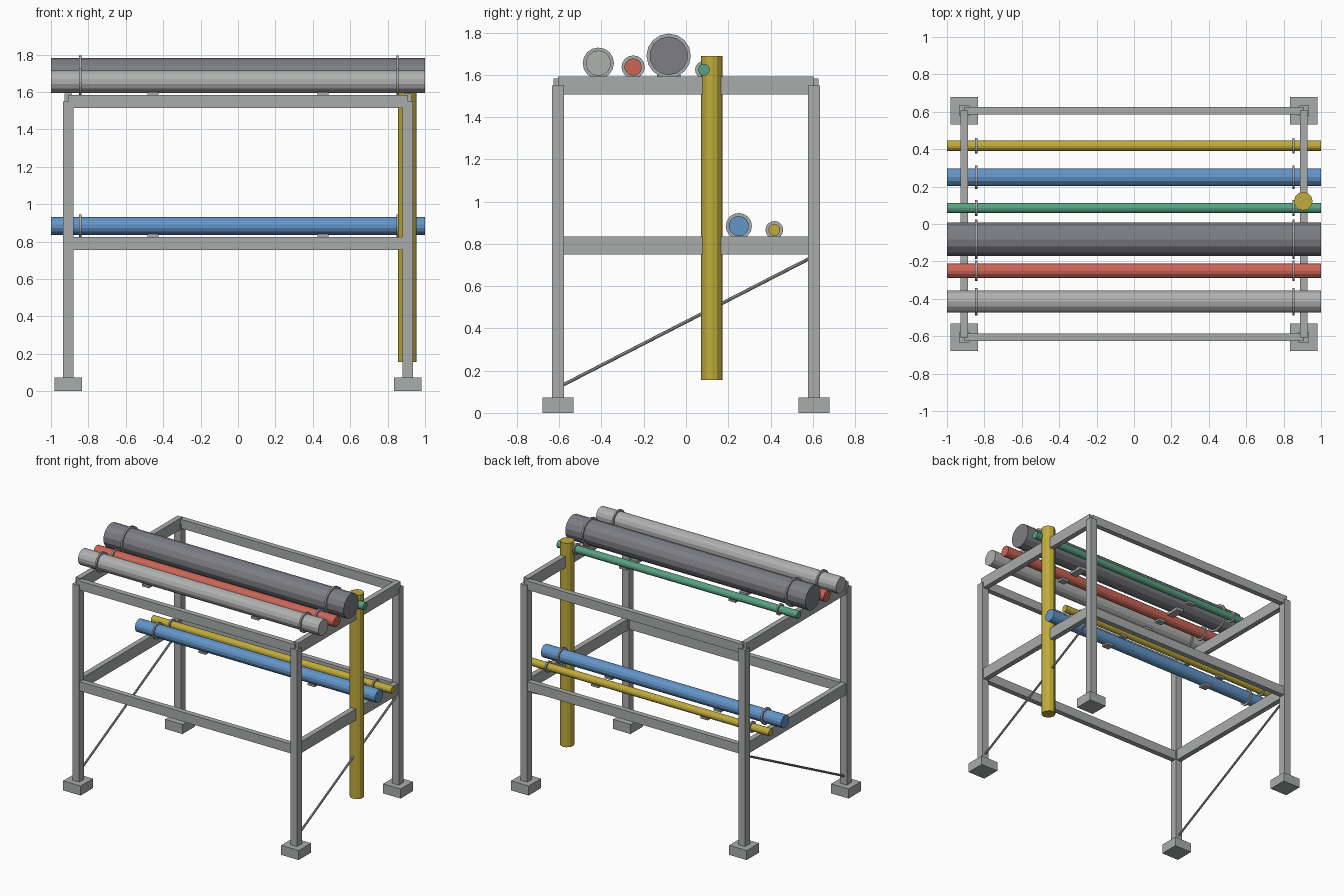
import bpy, bmesh, math
from mathutils import Vector

cube = bpy.data.objects.get("Cube")
if cube:
    bpy.data.objects.remove(cube, do_unlink=True)


def material(name, rgb):
    m = bpy.data.materials.new(name)
    m.use_nodes = True
    m.diffuse_color = (*rgb, 1)
    bsdf = m.node_tree.nodes["Principled BSDF"]
    bsdf.inputs["Base Color"].default_value = (*rgb, 1)
    bsdf.inputs["Roughness"].default_value = 0.6
    return m


STEEL = material("steel grey", (0.40, 0.41, 0.41))
PALE = material("pale grey", (0.43, 0.44, 0.43))
DARK = material("dark grey", (0.205, 0.208, 0.23))
RED = material("red", (0.60, 0.13, 0.095))
BLUE = material("blue", (0.125, 0.30, 0.58))
GREEN = material("green", (0.10, 0.36, 0.225))
YELLOW = material("yellow", (0.53, 0.41, 0.045))


def finish(name, bm, mat):
    bmesh.ops.recalc_face_normals(bm, faces=bm.faces)
    mesh = bpy.data.meshes.new(name)
    bm.to_mesh(mesh)
    bm.free()
    mesh.materials.append(mat)
    ob = bpy.data.objects.new(name, mesh)
    bpy.context.collection.objects.link(ob)
    return ob


def box(name, low, high, mat=STEEL):
    """Box between two opposite corners."""
    low, high = Vector(low), Vector(high)
    bm = bmesh.new()
    bmesh.ops.create_cube(bm, size=1)
    bmesh.ops.scale(bm, vec=high - low, verts=bm.verts)
    bmesh.ops.translate(bm, vec=(low + high) / 2, verts=bm.verts)
    return finish(name, bm, mat)


def rod(name, start, end, radius, sides, mat):
    """Closed cylinder between two points."""
    start, end = Vector(start), Vector(end)
    axis = end - start
    bm = bmesh.new()
    bmesh.ops.create_cone(bm, cap_ends=True, segments=sides,
                          radius1=radius, radius2=radius, depth=axis.length)
    ob = finish(name, bm, mat)
    ob.rotation_mode = "QUATERNION"
    ob.rotation_quaternion = axis.to_track_quat("Z", "Y")
    ob.location = (start + end) / 2
    return ob


def clamp_ring(name, centre, inner, outer, width, sides=16):
    """Flat-sided band around a pipe that runs along x."""
    bm = bmesh.new()
    section = [(inner, -width / 2), (outer, -width / 2),
               (outer, width / 2), (inner, width / 2)]
    loops = []
    for i in range(sides):
        a = 2 * math.pi * i / sides
        loops.append([bm.verts.new((x, r * math.cos(a), r * math.sin(a)))
                      for r, x in section])
    for i in range(sides):
        p, q = loops[i], loops[(i + 1) % sides]
        for j in range(4):
            k = (j + 1) % 4
            bm.faces.new((p[j], p[k], q[k], q[j]))
    ob = finish(name, bm, STEEL)
    ob.location = centre
    return ob


PX, PY = 0.908, 0.606

# Posts and footings
for sx, side in ((1, "left"), (-1, "right")):
    for sy, end in ((-1, "front"), (1, "back")):
        x, y = sx * PX, sy * PY
        box(f"{end}_{side}_post", (x - .028, y - .028, .06), (x + .028, y + .028, 1.55))
        box(f"{end}_{side}_footing", (x - .073, y - .073, 0), (x + .073, y + .073, .072))

# Long beams, front and back on both levels
for sy, end in ((-1, "front"), (1, "back")):
    y = sy * PY
    for level, z0, z1 in (("upper", 1.515, 1.583), ("lower", .755, .825)):
        box(f"{end}_{level}_beam", (-PX, y - .02, z0), (PX, y + .02, z1))

# Cross beams and diagonal braces on both ends
for sx, side in ((1, "left"), (-1, "right")):
    x = sx * PX
    for level, z0, z1 in (("upper", 1.506, 1.592), ("lower", .75, .836)):
        box(f"{side}_{level}_cross_beam", (x - .02, -PY, z0), (x + .02, PY, z1))
    rod(f"{side}_brace", (x, -PY, .12), (x, PY, .742), .008, 8, STEEL)

# Horizontal pipes: name, y, z, radius, material, shelf height
pipes = [
    ("pale_pipe", -.415, 1.655, .060, PALE, 1.583),
    ("red_pipe", -.25, 1.637, .041, RED, 1.583),
    ("dark_pipe", -.082, 1.69, .091, DARK, 1.583),
    ("green_pipe", .085, 1.624, .028, GREEN, 1.583),
    ("blue_pipe", .25, .884, .048, BLUE, .825),
    ("yellow_pipe", .418, .866, .028, YELLOW, .825),
]
for name, y, z, r, mat, shelf in pipes:
    rod(name, (-1, y, z), (1, y, z), r, 14, mat)
    for x, side in ((-.843, "right"), (.853, "left")):
        clamp_ring(f"{name}_{side}_clamp", (x, y, z), r * .96, r + .014, .012)
    # Saddle plates under the pipe
    for x, side in ((-.455, "right"), (.455, "left")):
        box(f"{name}_{side}_saddle", (x - .03, y - .62 * r, shelf),
            (x + .03, y + .62 * r, z - r * .93))

# Vertical pipe on the left end
rod("vertical_pipe", (.905, .122, .155), (.905, .122, 1.69), .05, 12, YELLOW)
